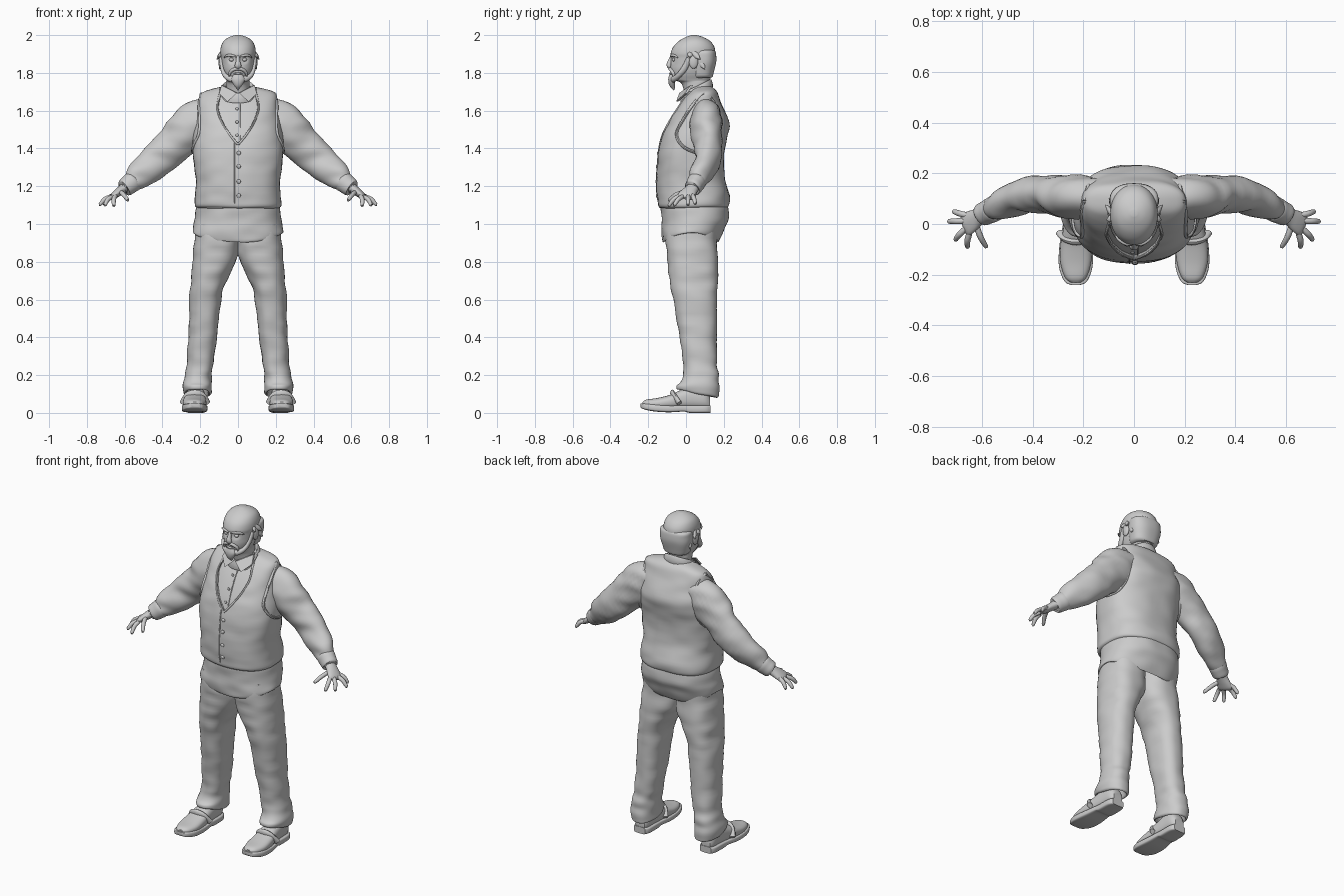
import bpy, bmesh, math
from mathutils import Vector, Matrix, noise


def spow(v, e):
    return math.copysign(abs(v) ** e, v)


def smooth_rows(rows, sub):
    """Catmull-Rom interpolation of tuples."""
    p = [rows[0]] + list(rows) + [rows[-1]]
    out = []
    for i in range(1, len(p) - 2):
        for k in range(sub):
            t = k / sub
            out.append([.5 * (2 * b + (c - a) * t + (2 * a - 5 * b + 4 * c - d) * t * t
                              + (3 * b - a - 3 * c + d) * t ** 3)
                        for a, b, c, d in zip(*p[i - 1:i + 3])])
    return out + [list(rows[-1])]


def finish(name, bm, mirror=False):
    bmesh.ops.recalc_face_normals(bm, faces=bm.faces)
    me = bpy.data.meshes.new(name)
    bm.to_mesh(me)
    bm.free()
    ob = bpy.data.objects.new(name, me)
    bpy.context.collection.objects.link(ob)
    if mirror:
        ob.modifiers.new("mirror", 'MIRROR')
    return ob


def skin(name, rings, mirror=False, fold=0, edit=None):
    bm = bmesh.new()
    vs = [[bm.verts.new(p) for p in r] for r in rings]
    n = len(vs[0])
    for a, b in zip(vs, vs[1:]):
        for j in range(n):
            bm.faces.new((a[j], a[(j + 1) % n], b[(j + 1) % n], b[j]))
    bm.faces.new(vs[0])
    bm.faces.new(vs[-1])
    bmesh.ops.recalc_face_normals(bm, faces=bm.faces)
    bm.normal_update()
    if fold:
        for v in bm.verts:
            q = Vector((v.co.x * 9, v.co.y * 9, v.co.z * 18))
            v.co += v.normal * fold * noise.noise(q)
    if edit:
        for v in bm.verts:
            edit(v)
    return finish(name, bm, mirror)


def loft(name, rows, e=.85, axis='Z', n=48, sub=4, **kw):
    """Row: (position, centre x, half width, low, high, slope, dip)."""
    rings = []
    for s, c, h, lo, hi, sl, dp in smooth_rows([tuple(r) + (0,) * (7 - len(r)) for r in rows], sub):
        ring = []
        for j in range(n):
            a = 2 * math.pi * j / n
            C, S = spow(math.cos(a), e), spow(math.sin(a), e)
            w = (lo + hi) / 2 + (hi - lo) / 2 * S
            ring.append((c + h * C, w, s + sl * S - dp * S * S) if axis == 'Z' else (c + h * C, s, w))
        rings.append(ring)
    return skin(name, rings, **kw)


def limb(name, rows, ref=(0, 1, 0), n=16, sub=4, **kw):
    """Row: (x, y, z, radius across, radius along ref)."""
    pts = smooth_rows(rows, sub)
    rings = []
    for i, r in enumerate(pts):
        t = (Vector(pts[min(i + 1, len(pts) - 1)][:3]) - Vector(pts[max(i - 1, 0)][:3])).normalized()
        v = Vector(ref)
        v = (v - t * v.dot(t)).normalized()
        u = t.cross(v)
        rings.append([Vector(r[:3]) + u * r[3] * math.cos(a) + v * r[4] * math.sin(a)
                      for a in (2 * math.pi * j / n for j in range(n))])
    return skin(name, rings, **kw)


def ball(name, c, s, mirror=False):
    bm = bmesh.new()
    bmesh.ops.create_uvsphere(bm, u_segments=20, v_segments=12, radius=1,
                              matrix=Matrix.Translation(c) @ Matrix.Diagonal((*s, 1)))
    return finish(name, bm, mirror)


def prism(name, pts, offset, mirror=False):
    bm = bmesh.new()
    f = bm.faces.new([bm.verts.new(p) for p in pts])
    r = bmesh.ops.extrude_face_region(bm, geom=[f])
    bmesh.ops.translate(bm, vec=offset, verts=[g for g in r['geom'] if isinstance(g, bmesh.types.BMVert)])
    return finish(name, bm, mirror)


# Waistcoat body
VE = .8
VEST = [(1.085, 0, .215, -.135, .215), (1.10, 0, .23, -.148, .228), (1.15, 0, .228, -.152, .23),
        (1.22, 0, .222, -.155, .21), (1.30, 0, .232, -.152, .20), (1.40, 0, .24, -.143, .205),
        (1.47, 0, .236, -.125, .222), (1.53, 0, .225, -.10, .23), (1.60, 0, .214, -.062, .205),
        (1.66, 0, .207, -.02, .182), (1.695, 0, .192, .015, .165), (1.715, 0, .14, .03, .15),
        (1.73, 0, .08, .04, .13)]


def vest_row(z):
    for a, b in zip(VEST, VEST[1:]):
        if a[0] <= z <= b[0]:
            t = (z - a[0]) / (b[0] - a[0])
            return [p + (q - p) * t for p, q in zip(a, b)]
    return VEST[-1]


def vest_y(x, z):
    _, _, h, lo, hi = vest_row(z)
    return (lo + hi) / 2 - (hi - lo) / 2 * max(0, 1 - (abs(x) / h) ** (2 / VE)) ** (VE / 2)


def vest_x(y, z):
    _, _, h, lo, hi = vest_row(z)
    return h * max(0, 1 - abs((2 * y - lo - hi) / (hi - lo)) ** (2 / VE)) ** (VE / 2)


vest = loft("waistcoat", VEST, e=VE, n=64, fold=.005)
neck = [(0, 1.42), (.045, 1.475), (.085, 1.54), (.108, 1.61), (.1, 1.67)]
outline = neck + [(.09, 1.8)]
outline += [(-x, z) for x, z in reversed(outline[1:])]
cutter = prism("neckline_cutter", [(x, -.4, z) for x, z in outline], (0, .46, 0))
cutter.hide_render = True
mod = vest.modifiers.new("neckline", 'BOOLEAN')
mod.operation, mod.object, mod.solver = 'DIFFERENCE', cutter, 'EXACT'
cut = bpy.data.meshes.new_from_object(vest.evaluated_get(bpy.context.evaluated_depsgraph_get()))
vest.modifiers.clear()
vest.data = cut
bpy.data.objects.remove(cutter)

# Shirt under the waistcoat and waistcoat trims
loft("shirt_front", [(z - .008, c, h - .014, lo + .013, hi - .013) for z, c, h, lo, hi in VEST], e=VE, n=64)
limb("neckline_edge", [(x, vest_y(x, z), z, .006, .006) for x, z in neck + [(.092, 1.7)]],
     ref=(1, 0, 0), n=8, mirror=True)
hole = [(.09, 1.69), (.035, 1.63), (-.01, 1.56), (-.05, 1.48), (-.02, 1.415), (.05, 1.38),
        (.12, 1.385), (.165, 1.45), (.175, 1.55), (.145, 1.65), (.09, 1.69)]
limb("armhole_edge", [(vest_x(y, z) + .001, y, z, .008, .008) for y, z in hole], ref=(1, 0, 0), n=8, mirror=True)
limb("front_seam", [(-.018, vest_y(0, z), z, .003, .004) for z in (1.09, 1.15, 1.22, 1.3, 1.4, 1.43)], n=8)
for z in (1.375, 1.305, 1.225, 1.15):
    ball("waistcoat_button", (.004, vest_y(0, z) - .002, z), (.011, .006, .011))
for z in (1.47, 1.54, 1.61):
    ball("shirt_button", (-.005, vest_y(0, z) + .012, z), (.008, .005, .008))
limb("shirt_placket", [(.014, vest_y(0, z) + .012, z, .003, .003) for z in (1.42, 1.5, 1.6, 1.67)], n=8)

# Shirt tail below the waistcoat
loft("shirt_tail", [(1.13, 0, .21, -.13, .212), (1.08, 0, .222, -.132, .226), (1.02, 0, .23, -.128, .222),
                    (.985, 0, .236, -.13, .2, 0, .02), (.957, 0, .24, -.126, .178, 0, .045),
                    (.957, 0, .228, -.113, .165, 0, .045), (1.0, 0, .2, -.09, .14)], n=64, fold=.006)

# Trousers
loft("trouser_legs", [(1.0, .11, .115, -.10, .165), (.9, .114, .118, -.108, .168), (.82, .12, .119, -.10, .168),
                      (.75, .141, .104, -.093, .167), (.68, .16, .09, -.083, .165), (.6, .172, .084, -.068, .165),
                      (.5, .179, .079, -.05, .164), (.4, .185, .075, -.034, .163), (.3, .194, .072, -.02, .165),
                      (.24, .204, .07, -.012, .166), (.2, .211, .071, -.016, .172), (.16, .214, .075, -.03, .172),
                      (.125, .215, .073, -.048, .177, -.02), (.105, .214, .07, -.05, .173, -.022),
                      (.11, .214, .058, -.035, .155, -.02), (.2, .214, .05, 0, .14)],
     mirror=True, fold=.008)

# Shoes
loft("shoe_soles", [(-.24, .23, .02, .03, .05), (-.226, .23, .045, .02, .05), (-.17, .23, .066, .008, .046),
                    (-.09, .229, .066, .003, .04), (-.01, .226, .056, .007, .04), (.02, .225, .054, 0, .04),
                    (.1, .224, .052, 0, .04), (.13, .224, .038, 0, .04)], e=.4, axis='Y', n=32, mirror=True)
loft("shoe_uppers", [(-.23, .23, .022, .03, .058), (-.21, .23, .043, .02, .07), (-.15, .23, .061, .02, .079),
                     (-.08, .229, .061, .02, .097), (-.03, .226, .055, .02, .12), (.04, .224, .05, .02, .14),
                     (.1, .223, .046, .02, .13), (.127, .223, .03, .02, .09)], e=.8, axis='Y', n=32, mirror=True)
limb("shoe_straps", [(.166, -.035, .05, .02, .014), (.19, -.062, .09, .02, .012), (.228, -.072, .103, .02, .012),
                     (.266, -.062, .09, .02, .012), (.29, -.035, .05, .02, .014)], n=12, mirror=True)

# Sleeves and cuffs
limb("sleeves", [(.13, .105, 1.59, .08, .07), (.2, .107, 1.55, .12, .084), (.25, .11, 1.505, .117, .083),
                 (.3, .115, 1.46, .108, .08), (.36, .122, 1.40, .10, .072), (.43, .115, 1.337, .093, .068),
                 (.5, .085, 1.278, .082, .06), (.55, .06, 1.235, .062, .052), (.575, .05, 1.21, .046, .043)],
     n=32, mirror=True, fold=.012)
limb("cuffs", [(.553, .06, 1.228, .03, .03), (.556, .058, 1.226, .053, .049), (.58, .046, 1.206, .051, .047),
               (.602, .036, 1.19, .046, .044), (.603, .035, 1.189, .03, .03)], n=32, sub=3, mirror=True)

# Hands
limb("palms", [(.585, .045, 1.205, .028, .034), (.615, .028, 1.182, .024, .035), (.64, .012, 1.163, .021, .043),
               (.663, -.002, 1.145, .016, .046), (.674, -.008, 1.137, .006, .036)], n=20, mirror=True)
fingers = [((.658, .034, 1.152), (.715, .05, 1.105)), ((.667, .012, 1.147), (.735, .01, 1.1)),
           ((.664, -.018, 1.145), (.707, -.065, 1.098)), ((.65, -.038, 1.147), (.658, -.094, 1.095)),
           ((.622, -.008, 1.17), (.582, -.094, 1.125))]
for a, b in fingers:
    a, b = Vector(a), Vector(b)
    m = a.lerp(b, .5) + Vector((.004, 0, .008))
    limb("finger", [(*a, .012, .012), (*m, .012, .012), (*a.lerp(b, .93), .009, .009), (*b, .002, .002)],
         ref=(0, .3, 1), n=10, mirror=True)


# Head with pressed-in eye sockets
def sockets(v):
    d = (Vector((abs(v.co.x), v.co.y, v.co.z)) - Vector((.034, -.072, 1.87))).length
    if d < .026:
        v.co.y += .012 * (1 - d / .026)


loft("head", [(1.68, 0, .062, -.005, .11), (1.745, 0, .06, -.025, .122), (1.762, 0, .062, -.066, .127),
              (1.79, 0, .075, -.079, .133), (1.82, 0, .084, -.083, .14), (1.85, 0, .088, -.081, .148),
              (1.88, 0, .091, -.08, .154), (1.905, 0, .094, -.081, .156), (1.94, 0, .09, -.066, .149),
              (1.97, 0, .075, -.036, .126), (1.99, 0, .046, 0, .09), (2.0, 0, .012, .03, .055)],
     e=.95, n=56, sub=5, edit=sockets)
ball("eyes", (.034, -.062, 1.87), (.013, .012, .01), True)
limb("nose", [(0, -.07, 1.892, .009, .01), (0, -.084, 1.862, .011, .012), (0, -.09, 1.843, .017, .013),
              (0, -.085, 1.831, .016, .012), (0, -.078, 1.826, .004, .004)])
limb("eyebrows", [(.008, -.08, 1.886, .004, .006), (.035, -.076, 1.892, .007, .008),
                  (.06, -.06, 1.891, .006, .007), (.074, -.045, 1.88, .002, .003)], mirror=True)
ball("ears", (.092, .04, 1.86), (.012, .024, .038), True)

# Hair fringe and tufts
loft("hair_fringe", [(1.775, 0, .066, .03, .138), (1.79, 0, .082, .025, .146), (1.85, 0, .094, .02, .158),
                     (1.89, 0, .097, .02, .161), (1.915, 0, .092, .03, .156), (1.925, 0, .07, .04, .14)],
     mirror=False, fold=.004)
for a, b in [((.085, .04, 1.905), (.112, .075, 1.872)), ((.085, .025, 1.9), (.108, .015, 1.885)),
             ((.08, .075, 1.86), (.098, .1, 1.82))]:
    m = Vector(a).lerp(Vector(b), .5)
    limb("hair_tuft", [(*a, .016, .012), (*m, .014, .01), (*b, .002, .002)], ref=(1, 0, 0), n=10, mirror=True)

# Beard
limb("jaw_beard", [(.089, .015, 1.88, .01, .012), (.085, -.005, 1.83, .01, .016), (.071, -.035, 1.79, .012, .015),
                   (.04, -.062, 1.768, .016, .014), (0, -.076, 1.766, .018, .014)], mirror=True)
limb("moustache", [(0, -.084, 1.822, .008, .01), (.025, -.08, 1.817, .009, .01), (.043, -.068, 1.8, .008, .01),
                   (.046, -.064, 1.78, .003, .005)], mirror=True)
limb("lower_lip", [(-.022, -.076, 1.796, .003, .004), (0, -.084, 1.797, .006, .006),
                   (.022, -.076, 1.796, .003, .004)])
limb("goatee", [(0, -.074, 1.79, .024, .014), (0, -.076, 1.765, .036, .018), (0, -.074, 1.74, .025, .016),
                (0, -.068, 1.722, .012, .01), (0, -.064, 1.708, .002, .002)])

# Shirt collar
loft("collar_band", [(1.675, 0, .092, -.03, .14, .035), (1.7, 0, .094, -.03, .142, .037),
                     (1.725, 0, .086, -.024, .136, .036), (1.728, 0, .078, -.016, .128, .036),
                     (1.7, 0, .068, 0, .118, .03)], e=.95)
prism("collar_wings", [(.006, -.036, 1.693), (.055, -.052, 1.648), (.1, -.008, 1.69), (.088, .025, 1.735)],
      (0, .014, .002), True)

# Smooth shading with sharp creases kept
bpy.ops.object.select_all(action='SELECT')
bpy.context.view_layer.objects.active = vest
bpy.ops.object.shade_smooth_by_angle(angle=math.radians(45))
